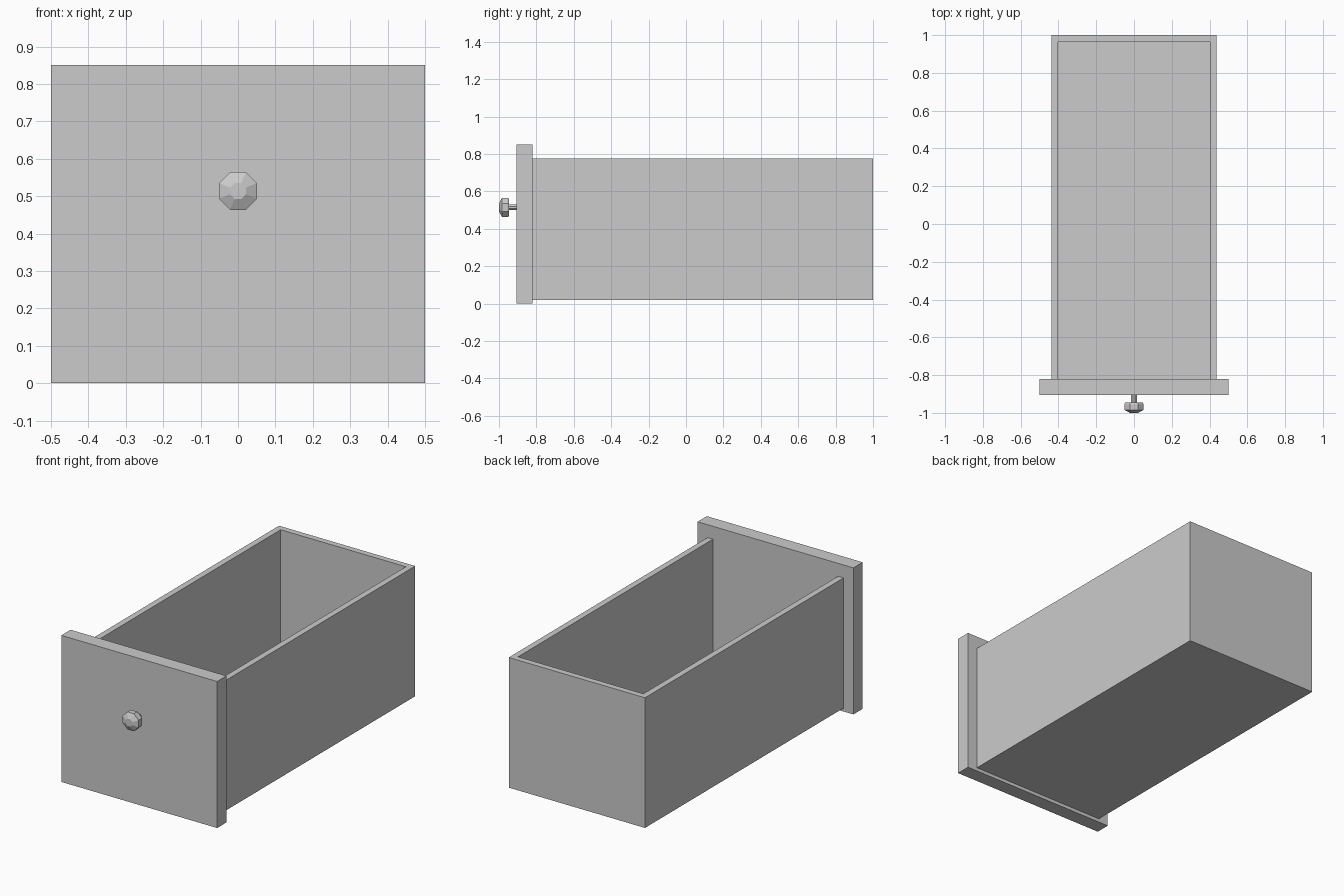
import bpy, bmesh, math
from mathutils import Matrix, Vector

cube = bpy.data.objects.get("Cube")
if cube:
    bpy.data.objects.remove(cube, do_unlink=True)

grey = bpy.data.materials.new("light_grey")
grey.use_nodes = True
colour = (0.6, 0.6, 0.6, 1)
grey.diffuse_color = colour
grey.node_tree.nodes["Principled BSDF"].inputs["Base Color"].default_value = colour


def add_object(name, bm):
    bmesh.ops.recalc_face_normals(bm, faces=bm.faces)
    mesh = bpy.data.meshes.new(name)
    bm.to_mesh(mesh)
    bm.free()
    mesh.materials.append(grey)
    obj = bpy.data.objects.new(name, mesh)
    bpy.context.collection.objects.link(obj)
    return obj


def box(low, high):
    """Box between two opposite corners."""
    low, high = Vector(low), Vector(high)
    bm = bmesh.new()
    place = Matrix.Translation((low + high) / 2) @ Matrix.Diagonal((*(high - low), 1))
    bmesh.ops.create_cube(bm, size=1, matrix=place)
    return bm


# Front panel
add_object("front_panel", box((-0.5, -0.905, 0), (0.5, -0.82, 0.85)))

# Open tray, hollowed from its top; its front wall is buried in the panel
WALL, FLOOR = 0.05, 0.05
bottom, rim = 0.02, 0.775
tray = box((-0.437, -0.872, bottom), (0.437, 1, rim))
top = max(tray.faces, key=lambda f: f.calc_center_median().z)
bmesh.ops.inset_region(tray, faces=[top], thickness=WALL)
hollow = bmesh.ops.extrude_discrete_faces(tray, faces=[top])["faces"][0]
for v in hollow.verts:
    v.co.z = bottom + FLOOR
add_object("tray", tray)

# Octagonal knob: rings of (y, radius) from stem to face
SIDES, KNOB_Z = 8, 0.514
profile = [(-0.9, 0.016), (-0.946, 0.016), (-0.946, 0.051),
           (-0.955, 0.055), (-0.984, 0.055), (-1, 0.023)]
knob = bmesh.new()
rings = []
for y, radius in profile:
    angles = [(i + 0.5) * math.tau / SIDES for i in range(SIDES)]
    rings.append([knob.verts.new((radius * math.cos(a), y, KNOB_Z + radius * math.sin(a)))
                  for a in angles])
for a, b in zip(rings, rings[1:]):
    for i in range(SIDES):
        j = (i + 1) % SIDES
        knob.faces.new((a[i], a[j], b[j], b[i]))
knob.faces.new(rings[0])
knob.faces.new(rings[-1])
add_object("knob", knob)
